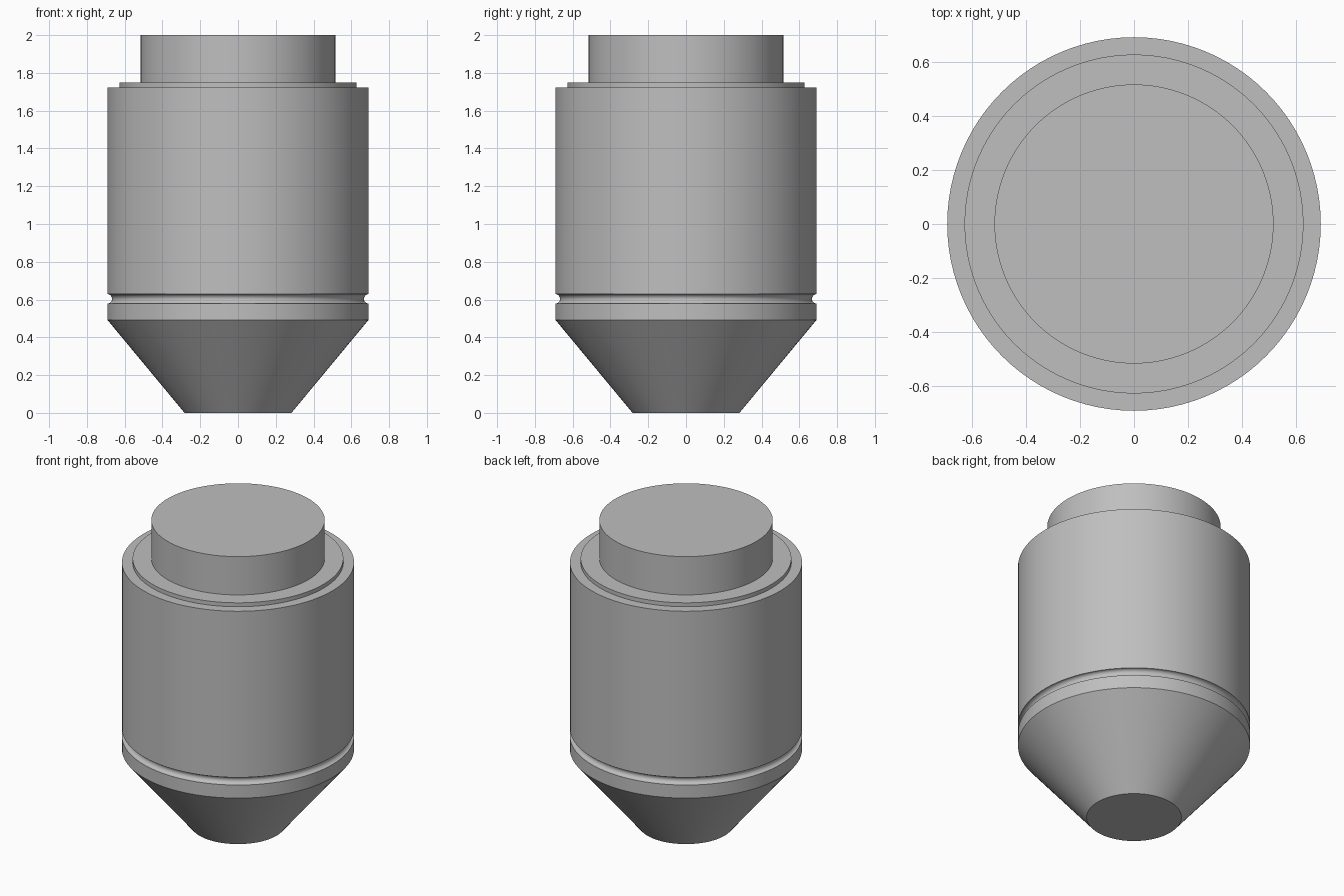
import bpy, bmesh, math

SEGMENTS = 96
BODY_R, RING_R, NECK_R, TIP_R = 0.692, 0.628, 0.517, 0.283
CONE_TOP, BODY_TOP, RING_TOP, TOP = 0.493, 1.722, 1.748, 2.0
GROOVE_Z, GROOVE_R = 0.604, 0.025

cube = bpy.data.objects.get("Cube")
if cube:
    bpy.data.objects.remove(cube, do_unlink=True)

grey = bpy.data.materials.new("plain grey")
grey.use_nodes = True
colour = (0.52, 0.52, 0.52, 1)
grey.diffuse_color = colour
grey.node_tree.nodes["Principled BSDF"].inputs["Base Color"].default_value = colour


def lathe(name, profile):
    """Spin a (radius, height) profile, listed bottom to top, about z."""
    bm = bmesh.new()
    rings = []
    for r, z in profile:
        if r == 0:
            rings.append([bm.verts.new((0, 0, z))] * SEGMENTS)
        else:
            angles = [math.tau * i / SEGMENTS for i in range(SEGMENTS)]
            rings.append([bm.verts.new((r * math.cos(a), r * math.sin(a), z)) for a in angles])
    for low, high in zip(rings, rings[1:]):
        for i in range(SEGMENTS):
            j = (i + 1) % SEGMENTS
            corners = [low[i], low[j], high[j], high[i]]
            bm.faces.new(list(dict.fromkeys(corners)))
    mesh = bpy.data.meshes.new(name)
    bm.to_mesh(mesh)
    bm.free()
    mesh.materials.append(grey)
    obj = bpy.data.objects.new(name, mesh)
    bpy.context.collection.objects.link(obj)
    bpy.ops.object.select_all(action="DESELECT")
    obj.select_set(True)
    bpy.context.view_layer.objects.active = obj
    bpy.ops.object.shade_smooth_by_angle(angle=math.radians(30))
    return obj


# Tapered nose with a flat tip
lathe("nose_cone", [(0, 0), (TIP_R, 0), (BODY_R, CONE_TOP)])

# Cylindrical body with a half-round groove near its lower edge
groove = [(BODY_R - GROOVE_R * math.sin(math.pi * k / 12),
           GROOVE_Z - GROOVE_R * math.cos(math.pi * k / 12)) for k in range(13)]
lathe("grooved_body", [(BODY_R, CONE_TOP), *groove, (BODY_R, BODY_TOP), (RING_R, BODY_TOP)])

# Thin raised ring on the shoulder
lathe("shoulder_ring", [(RING_R, BODY_TOP), (RING_R, RING_TOP), (NECK_R, RING_TOP)])

# Solid plug on top
lathe("top_plug", [(NECK_R, RING_TOP), (NECK_R, TOP), (0, TOP)])
